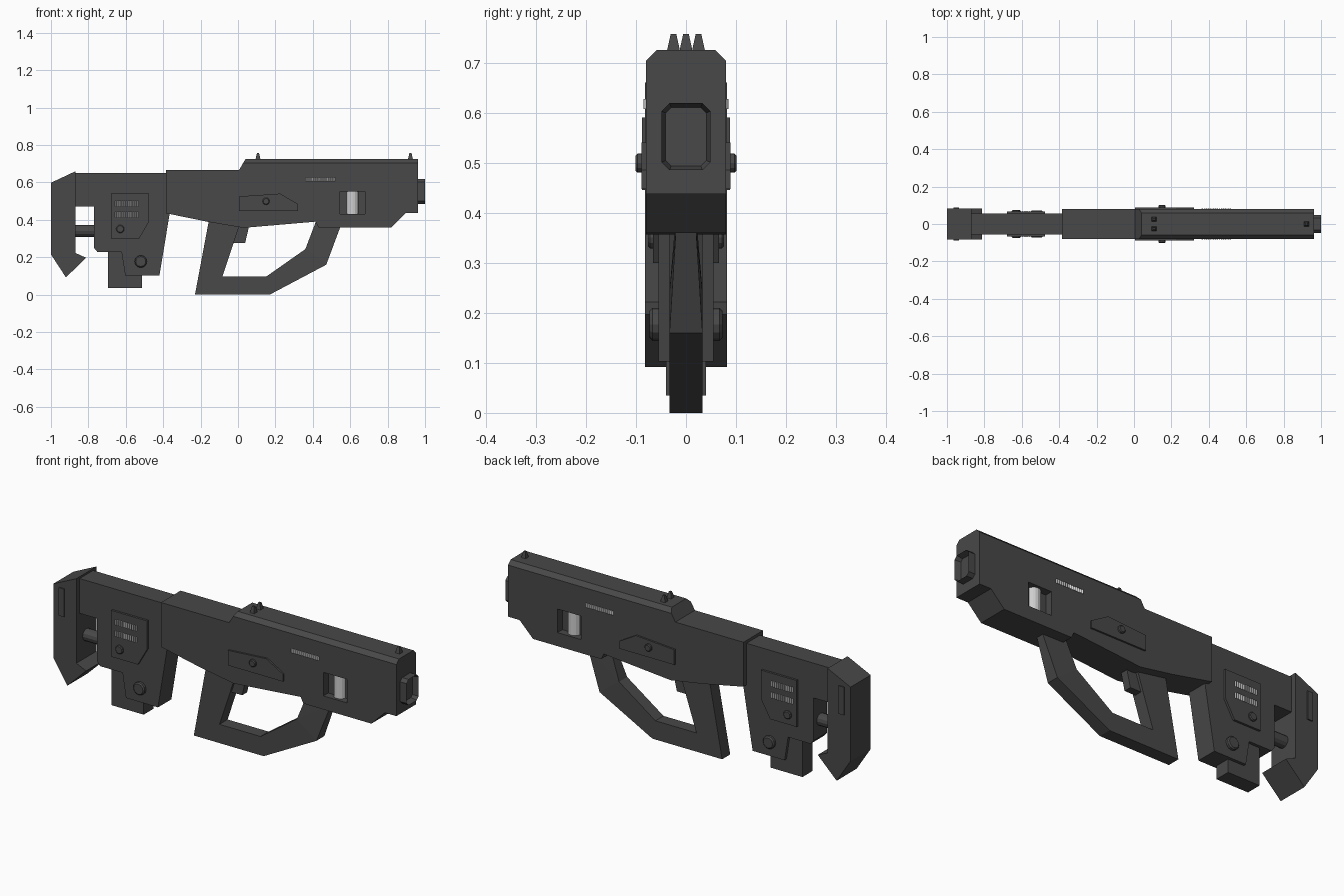
import bpy, bmesh, math
from mathutils import Matrix, Vector

if "Cube" in bpy.data.objects:
    bpy.data.objects.remove(bpy.data.objects["Cube"])


def material(name, v):
    m = bpy.data.materials.new(name)
    m.diffuse_color = (v, v, v, 1)
    m.use_nodes = True
    m.node_tree.nodes["Principled BSDF"].inputs["Base Color"].default_value = m.diffuse_color
    return m


DARK = material("dark gunmetal", 0.065)
SILVER = material("bright steel", 0.62)


def finish(name, bm, mat):
    bmesh.ops.recalc_face_normals(bm, faces=bm.faces)
    me = bpy.data.meshes.new(name)
    bm.to_mesh(me)
    bm.free()
    ob = bpy.data.objects.new(name, me)
    me.materials.append(mat)
    bpy.context.collection.objects.link(ob)
    return ob


def extrude(pts, lo, hi, axis="y"):
    """Extrude a 2D profile along one axis."""
    place = {"y": lambda a, b, c: (a, c, b),
             "z": lambda a, b, c: (a, b, c),
             "x": lambda a, b, c: (c, a, b)}[axis]
    bm = bmesh.new()
    f = bm.faces.new([bm.verts.new(place(a, b, lo)) for a, b in pts])
    r = bmesh.ops.extrude_face_region(bm, geom=[f])
    off = Vector(place(0, 0, hi - lo))
    bmesh.ops.translate(bm, vec=off, verts=[v for v in r["geom"] if isinstance(v, bmesh.types.BMVert)])
    return bm


def slab(name, pts, half, mat=DARK):
    return finish(name, extrude(pts, -half, half), mat)


def rect(x0, x1, z0, z1):
    return [(x0, z0), (x1, z0), (x1, z1), (x0, z1)]


def cylinder(name, loc, r, length, axis, mat=DARK, sides=12, chamfer=0):
    bm = bmesh.new()
    bmesh.ops.create_cone(bm, cap_ends=True, segments=sides, radius1=r, radius2=r, depth=length)
    if chamfer:
        rims = [e for e in bm.edges if abs(e.verts[0].co.z - e.verts[1].co.z) < 1e-5]
        bmesh.ops.bevel(bm, geom=rims, offset=chamfer, segments=1, affect="EDGES")
    if axis != "z":
        rot = Matrix.Rotation(math.pi / 2, 4, "X" if axis == "y" else "Y")
        bmesh.ops.transform(bm, matrix=rot, verts=bm.verts)
    bmesh.ops.translate(bm, vec=loc, verts=bm.verts)
    return finish(name, bm, mat)


def ribbed_strip(name, x0, x1, z0, z1, y, n):
    """Zigzag ribbed bar showing on both flanks."""
    edge = [(x0 + (x1 - x0) * i / (2 * n), y - (0 if i % 2 else 0.005)) for i in range(2 * n + 1)]
    pts = edge + [(a, -b) for a, b in reversed(edge)]
    return finish(name, extrude(pts, z0, z1, "z"), SILVER)


# receiver, with chamfered top edges
bm = extrude([(-0.385, 0.665), (0.005, 0.665), (0.04, 0.725), (0.963, 0.725), (0.963, 0.437),
              (0.897, 0.437), (0.82, 0.36), (0.43, 0.36), (0.415, 0.39), (0.03, 0.357),
              (-0.155, 0.388), (-0.385, 0.435)], -0.08, 0.08)
for s in (-1, 1):
    cut = bmesh.ops.bisect_plane(bm, geom=bm.verts[:] + bm.edges[:] + bm.faces[:], dist=1e-5,
                                 plane_co=(0, s * 0.08, 0.704), plane_no=(0, s * 0.021, 0.021),
                                 clear_outer=True)
    bmesh.ops.holes_fill(bm, edges=[e for e in bm.edges if e.is_boundary])
receiver = finish("receiver", bm, DARK)

# ejection windows with a steel bolt behind each
for s in (-1, 1):
    cutter = finish("window_cutter", extrude(rect(0.545, 0.68, 0.43, 0.552),
                                             *sorted((s * 0.04, s * 0.12))), DARK)
    cutter.hide_render = True
    mod = receiver.modifiers.new("window", "BOOLEAN")
    mod.operation, mod.solver, mod.object = "DIFFERENCE", "EXACT", cutter
    bpy.context.view_layer.objects.active = receiver
    bpy.ops.object.modifier_apply(modifier=mod.name)
    bpy.data.objects.remove(cutter)
    cylinder("window_bolt", (0.612, s * 0.034, 0.491), 0.033, 0.122, "z", SILVER, 16)

# muzzle: chamfered block with a sunken face
w, z0, z1, c = 0.049, 0.485, 0.619, 0.016
bm = extrude([(-w, z0 + c), (-w + c, z0), (w - c, z0), (w, z0 + c),
              (w, z1 - c), (w - c, z1), (-w + c, z1), (-w, z1 - c)], 0.955, 1.0, "x")
bmesh.ops.recalc_face_normals(bm, faces=bm.faces)
front = max(bm.faces, key=lambda f: f.calc_center_median().x)
bmesh.ops.inset_region(bm, faces=[front], thickness=0.009)
bmesh.ops.translate(bm, vec=(-0.03, 0, 0), verts=front.verts)
finish("muzzle", bm, DARK)

# sights
for x, y in ((0.107, -0.025), (0.107, 0.025), (0.922, 0)):
    bm = bmesh.new()
    bmesh.ops.create_cone(bm, cap_ends=True, segments=4, radius1=0.0185, radius2=0.008, depth=0.034,
                          matrix=Matrix.Translation((x, y, 0.74)) @ Matrix.Rotation(math.pi / 4, 4, "Z"))
    finish("sight_post", bm, DARK)

# grip and hand guard loop, front arm narrowing towards the receiver
bm = extrude([(-0.155, 0.40), (-0.23, 0), (0.17, 0), (0.472, 0.16), (0.55, 0.37), (0.42, 0.40),
              (0.36, 0.243), (0.152, 0.097), (-0.083, 0.097), (0.018, 0.40)], -0.033, 0.033)
for v in bm.verts:
    if v.co.x > 0.4 and v.co.z > 0.3:
        v.co.y *= 0.6
bmesh.ops.triangulate(bm, faces=bm.faces)
finish("grip_and_guard", bm, DARK)
slab("trigger", [(-0.03, 0.275), (0.038, 0.275), (0.06, 0.37), (-0.03, 0.37)], 0.02)

# receiver side plate, pin and vent
slab("receiver_side_plate", [(0.005, 0.447), (0.32, 0.447), (0.32, 0.485), (0.225, 0.54), (0.005, 0.525)], 0.089)
cylinder("receiver_pin", (0.15, 0, 0.499), 0.019, 0.202, "y", chamfer=0.004)
ribbed_strip("receiver_vent", 0.36, 0.52, 0.607, 0.627, 0.085, 14)

# stock body and magazine
slab("stock", [(-0.88, 0.65), (-0.37, 0.65), (-0.365, 0.435), (-0.42, 0.103), (-0.603, 0.103),
               (-0.623, 0.228), (-0.752, 0.228), (-0.77, 0.25), (-0.77, 0.47), (-0.88, 0.47)], 0.055)
slab("magazine", rect(-0.695, -0.512, 0.035, 0.26), 0.04)

# stock side panel with vents and bolts
slab("stock_panel", [(-0.68, 0.30), (-0.528, 0.30), (-0.475, 0.392), (-0.475, 0.54), (-0.68, 0.54)], 0.066)
for z in (0.427, 0.486):
    ribbed_strip("stock_vent", -0.66, -0.53, z - 0.014, z + 0.014, 0.070, 11)
cylinder("panel_bolt", (-0.63, 0, 0.351), 0.022, 0.152, "y", chamfer=0.004)
cylinder("stock_bolt", (-0.52, 0, 0.177), 0.033, 0.146, "y", chamfer=0.006)

# shoulder butt, its side ribs and the buffer rod
slab("butt", [(-1, 0.598), (-0.868, 0.66), (-0.868, 0.222), (-0.812, 0.197), (-0.92, 0.092), (-1, 0.215)], 0.082)
slab("butt_rib", rect(-0.965, -0.935, 0.445, 0.59), 0.088)
cylinder("buffer_rod", (-0.82, 0, 0.34), 0.031, 0.12, "x")
